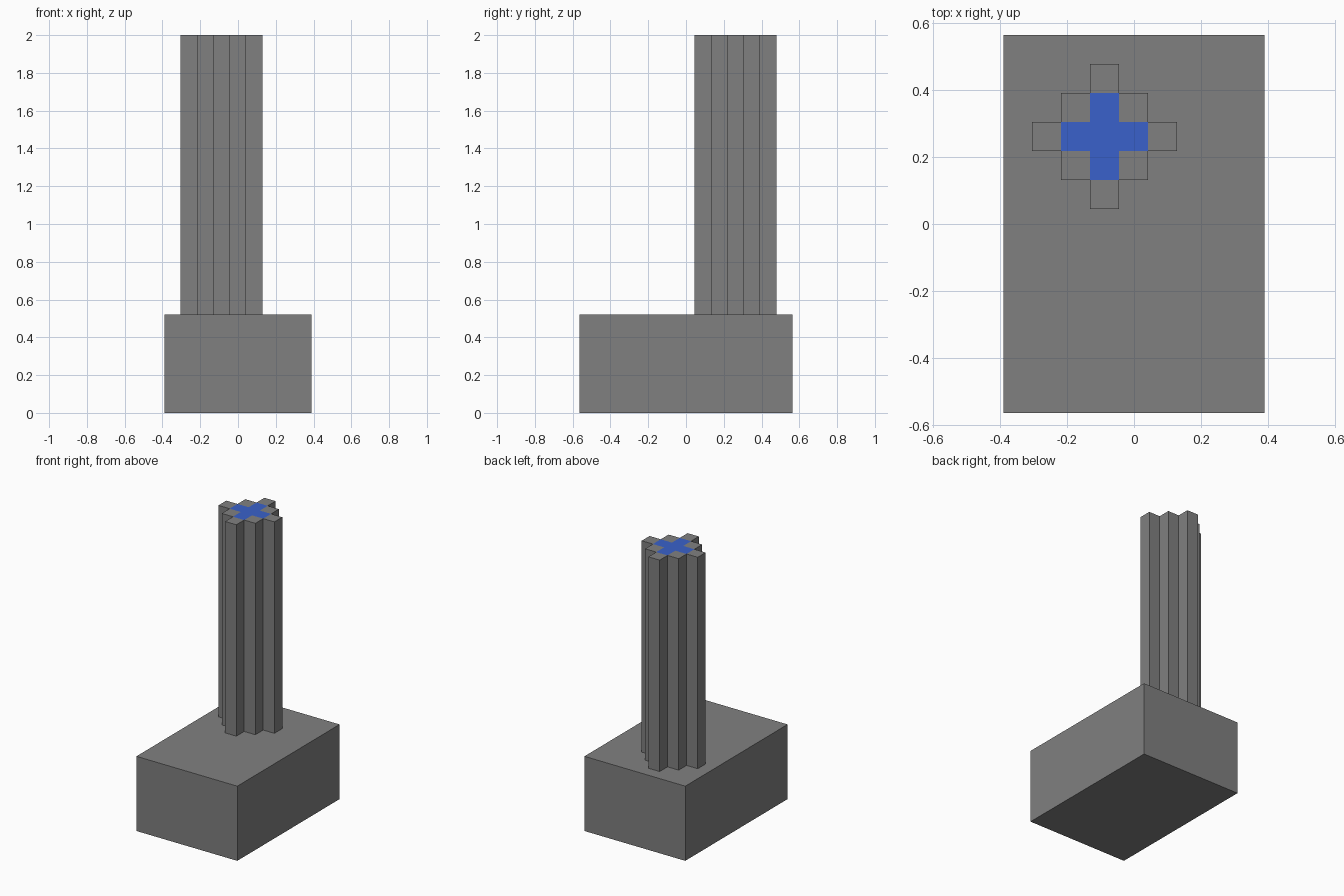
import bpy
import bmesh
from mathutils import Vector

if "Cube" in bpy.data.objects:
    bpy.data.objects.remove(bpy.data.objects["Cube"], do_unlink=True)


def make_material(name, color):
    mat = bpy.data.materials.new(name)
    mat.use_nodes = True
    mat.diffuse_color = color
    mat.node_tree.nodes["Principled BSDF"].inputs["Base Color"].default_value = color
    return mat


def add_object(name, bm, materials):
    bmesh.ops.recalc_face_normals(bm, faces=bm.faces)
    mesh = bpy.data.meshes.new(name)
    bm.to_mesh(mesh)
    bm.free()
    for mat in materials:
        mesh.materials.append(mat)
    obj = bpy.data.objects.new(name, mesh)
    bpy.context.collection.objects.link(obj)
    return obj


gray = make_material("stone gray", (0.216, 0.216, 0.216, 1))
blue = make_material("core blue", (0.042, 0.12, 0.597, 1))

BASE = Vector((0.78, 1.13, 0.522))
CENTRE = Vector((-0.088, 0.262))
CELL = 0.0866
TOP = 2.0

# Base block
bm = bmesh.new()
bmesh.ops.create_cube(bm, size=1)
bmesh.ops.scale(bm, vec=BASE, verts=bm.verts)
bmesh.ops.translate(bm, vec=(0, 0, BASE.z / 2), verts=bm.verts)
add_object("base_block", bm, [gray])

# Stepped column: a diamond of square cells, extruded upward as one solid
bm = bmesh.new()
for i in range(-2, 3):
    for j in range(-2, 3):
        if abs(i) + abs(j) <= 2:
            corners = [(-0.5, -0.5), (0.5, -0.5), (0.5, 0.5), (-0.5, 0.5)]
            bm.faces.new([bm.verts.new((CENTRE.x + (i + a) * CELL,
                                        CENTRE.y + (j + b) * CELL,
                                        BASE.z - 0.01)) for a, b in corners])
bmesh.ops.remove_doubles(bm, verts=bm.verts, dist=CELL / 20)
result = bmesh.ops.extrude_face_region(bm, geom=bm.faces[:], use_keep_orig=True)
raised = [g for g in result["geom"] if isinstance(g, bmesh.types.BMVert)]
bmesh.ops.translate(bm, vec=(0, 0, TOP - BASE.z + 0.01), verts=raised)

# Blue cross on the inner five cells of the column top
for face in bm.faces:
    c = face.calc_center_median()
    reach = abs(c.x - CENTRE.x) + abs(c.y - CENTRE.y)
    if c.z > TOP - 0.01 and reach < CELL * 1.5:
        face.material_index = 1
add_object("stepped_column", bm, [gray, blue])
